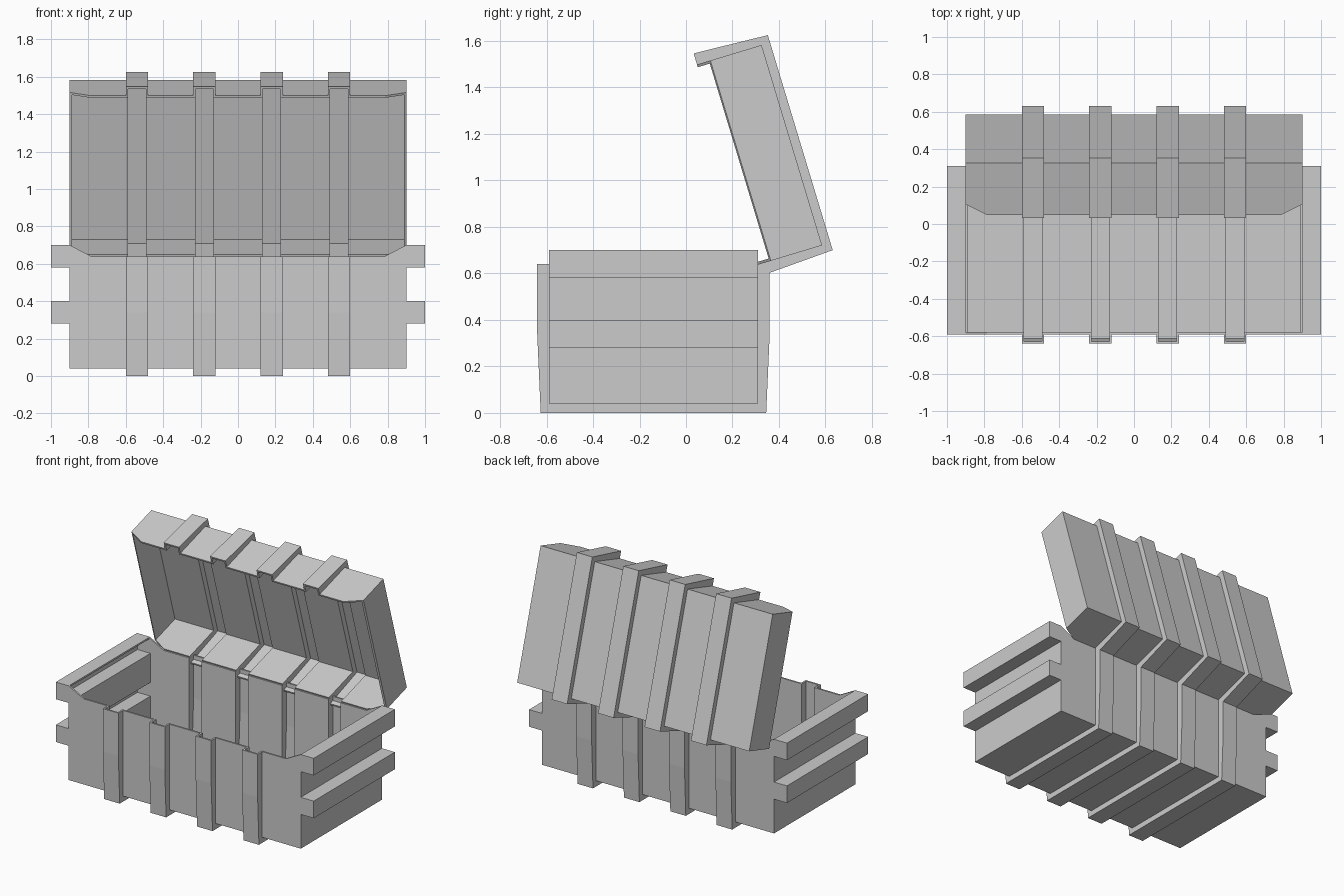
import bpy, bmesh, math
from mathutils import Matrix, Vector

if "Cube" in bpy.data.objects:
    bpy.data.objects.remove(bpy.data.objects["Cube"])

BANDS = (-0.54, -0.18, 0.18, 0.54)
T = 0.012  # sheet thickness


def prisms(name, profile, spans, axis):
    """Extrude a profile (x,z for axis 'y'; y,z for axis 'x') over each span."""
    bm = bmesh.new()
    for a, b in spans:
        pts = [(p, a, q) if axis == 'y' else (a, p, q) for p, q in profile]
        face = bm.faces.new([bm.verts.new(p) for p in pts])
        new = bmesh.ops.extrude_face_region(bm, geom=[face])["geom"]
        shift = Vector((0, b - a, 0)) if axis == 'y' else Vector((b - a, 0, 0))
        bmesh.ops.translate(bm, vec=shift,
                            verts=[g for g in new if isinstance(g, bmesh.types.BMVert)])
    bmesh.ops.recalc_face_normals(bm, faces=bm.faces[:])
    mesh = bpy.data.meshes.new(name)
    bm.to_mesh(mesh)
    bm.free()
    ob = bpy.data.objects.new(name, mesh)
    bpy.context.collection.objects.link(ob)
    return ob


def mirrored(right):
    return right + [(-x, z) for x, z in reversed(right)]


def boolean(ob, tool, operation):
    mod = ob.modifiers.new(tool.name, 'BOOLEAN')
    mod.object, mod.operation, mod.solver = tool, operation, 'EXACT'
    tool.hide_render = True
    bpy.context.view_layer.objects.active = ob
    bpy.ops.object.modifier_apply(modifier=mod.name)
    bpy.data.objects.remove(tool)


def ribbed_shell(name, outer, inner, band, groove):
    """Thin box with raised bands outside and matching grooves inside."""
    ob = prisms(name, outer, [(-0.59, 0.31)], 'y')
    boolean(ob, prisms("bands", band, [(x - 0.06, x + 0.06) for x in BANDS], 'x'), 'UNION')
    boolean(ob, prisms("cavity", inner, [(-0.59 + T, 0.31 - T)], 'y'), 'DIFFERENCE')
    boolean(ob, prisms("grooves", groove, [(x - 0.06 + T, x + 0.06 - T) for x in BANDS], 'x'),
            'DIFFERENCE')
    return ob


# Chest base with two hollow rails on each end
ribbed_shell(
    "chest_base",
    mirrored([(0.9, 0.04), (0.9, 0.28), (1, 0.28), (1, 0.40), (0.9, 0.40), (0.9, 0.58),
              (1, 0.58), (1, 0.70), (0.9, 0.70), (0.785, 0.64)]),
    mirrored([(0.9 - T, 0.04 + T), (0.9 - T, 0.28 + T), (1 - T, 0.28 + T), (1 - T, 0.40 - T),
              (0.9 - T, 0.40 - T), (0.9 - T, 0.58 + T), (1 - T, 0.58 + T), (1 - T, 0.70 - T),
              (0.9, 0.70 - T), (0.9, 0.76)]),
    [(-0.625, 0), (0.345, 0), (0.36, 0.34), (0.36, 0.64), (-0.64, 0.64), (-0.64, 0.34)],
    [(-0.625 + T, T), (0.345 - T, T), (0.36 - T, 0.34), (0.36 - T, 0.8),
     (-0.64 + T, 0.8), (-0.64 + T, 0.34)])

# Lid, modelled closed and then swung open
lid = ribbed_shell(
    "chest_lid",
    mirrored([(0.785, 0.64), (0.9, 0.70), (0.9, 0.93)]),
    mirrored([(0.9 - T, 0.5), (0.9 - T, 0.93 - T)]),
    [(-0.64, 0.64), (0.36, 0.64), (0.343, 0.968), (-0.623, 0.968)],
    [(-0.64 + T, 0.45), (0.36 - T, 0.45), (0.36 - T, 0.64),
     (0.343 - T, 0.968 - T), (-0.623 + T, 0.968 - T), (-0.64 + T, 0.64)])
lid.data.transform(Matrix.Translation((0, 0.322, 0.589))
                   @ Matrix.Rotation(math.radians(-73.2), 4, 'X')
                   @ Matrix.Translation((0, -0.36, -0.64)))
